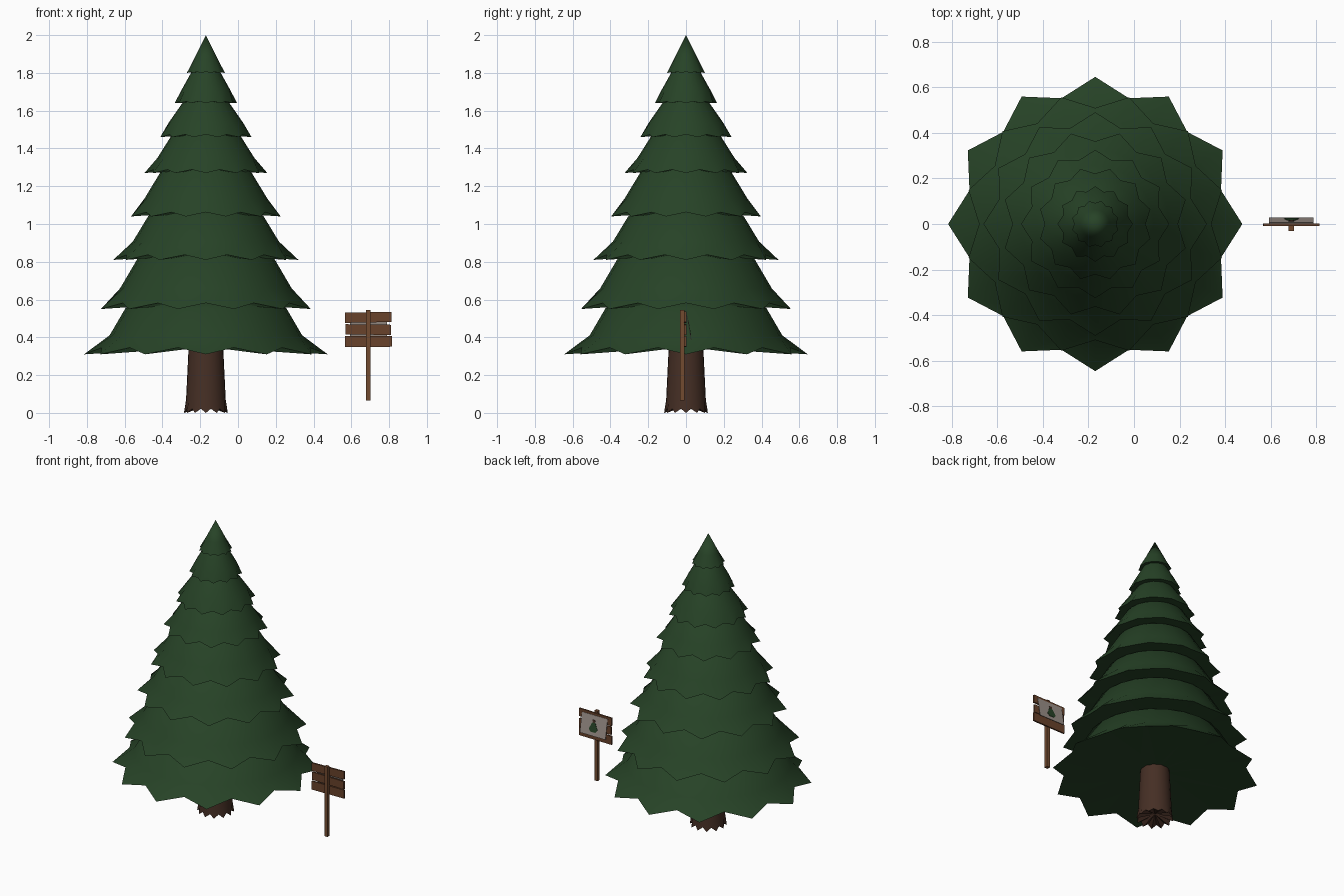
import bpy, bmesh, math
from mathutils import Vector

old = bpy.data.objects.get("Cube")
if old:
    bpy.data.objects.remove(old, do_unlink=True)


def material(name, r, g, b):
    m = bpy.data.materials.new(name)
    m.use_nodes = True
    m.diffuse_color = (r, g, b, 1)
    m.node_tree.nodes["Principled BSDF"].inputs["Base Color"].default_value = (r, g, b, 1)
    return m


GREEN = material("needle green", 0.02, 0.056, 0.02)
BARK = material("bark brown", 0.06, 0.028, 0.018)
POST = material("post wood", 0.17, 0.07, 0.03)
BOARD = material("board wood", 0.14, 0.055, 0.024)
PAPER = material("paper", 0.33, 0.28, 0.25)

TREE_X = -0.17


def finish(name, bm, mat, smooth=False):
    bmesh.ops.recalc_face_normals(bm, faces=bm.faces)
    mesh = bpy.data.meshes.new(name)
    bm.to_mesh(mesh)
    bm.free()
    mesh.materials.append(mat)
    ob = bpy.data.objects.new(name, mesh)
    bpy.context.collection.objects.link(ob)
    if smooth:
        bpy.ops.object.select_all(action="DESELECT")
        ob.select_set(True)
        bpy.context.view_layer.objects.active = ob
        bpy.ops.object.shade_smooth_by_angle(angle=math.radians(40))
    return ob


def lathe(name, rings, turn, bottom, top, mat):
    """Skin rings of (radius, height) pairs that alternate around the axis."""
    n = 24
    bm = bmesh.new()
    loops = []
    for even, odd in rings:
        loop = []
        for i in range(n):
            r, z = odd if i % 2 else even
            a = turn + math.tau * i / n
            loop.append(bm.verts.new((TREE_X + r * math.cos(a), r * math.sin(a), z)))
        loops.append(loop)
    ends = [bm.verts.new((TREE_X, 0, z)) for z in (bottom, top)]
    for i in range(n):
        j = (i + 1) % n
        for lo, hi in zip(loops, loops[1:]):
            bm.faces.new((lo[i], lo[j], hi[j], hi[i]))
        bm.faces.new((ends[0], loops[0][j], loops[0][i]))
        bm.faces.new((ends[1], loops[-1][i], loops[-1][j]))
    return finish(name, bm, mat, True)


def even_ring(r, z):
    return ((r, z), (r, z))


# Tiers of drooping branches: tip radius and tip height
tiers = [(0.645, 0.31), (0.575, 0.55), (0.49, 0.81), (0.41, 1.04),
         (0.325, 1.27), (0.25, 1.46), (0.165, 1.64), (0.104, 1.80)]
for k, (r, z) in enumerate(tiers):
    lift = 0.055 * r
    rim = ((r, z), (0.885 * r, z + lift))
    if k + 1 < len(tiers):
        nr, nz = tiers[k + 1]
        h = nz - z
        rings = [rim, even_ring(0.79 * r, z + 0.42 * h),
                 even_ring(0.74 * nr, z + 1.02 * h), even_ring(0.5 * nr, z + 1.25 * h)]
        top = z + 1.27 * h
    else:
        rings = [rim, even_ring(0.6 * r, z + 0.075)]
        top = 2.0
    lathe(f"branch_tier_{k + 1}", rings, k % 2 * math.tau / 24, z + lift + 0.005, top, GREEN)

# Trunk with a ragged, slightly flared foot
lathe("trunk", [((0.116, 0.0), (0.104, 0.022)), even_ring(0.105, 0.07), even_ring(0.088, 0.42)],
      0, 0.04, 0.42, BARK)


def box(name, centre, size, mat, tilt=0.0, shear=0.0):
    bm = bmesh.new()
    bmesh.ops.create_cube(bm, size=1)
    for v in bm.verts:
        v.co = Vector(v.co[i] * size[i] for i in range(3))
        v.co.z += shear * v.co.x
    ob = finish(name, bm, mat)
    ob.location = centre
    ob.rotation_euler.x = tilt
    return ob


# Signpost and its three planks
SIGN_X = 0.69
box("sign_post", (SIGN_X, -0.019, 0.305), (0.024, 0.024, 0.48), POST)
planks = [(0.378, 0.058, 0.248, 0.01), (0.441, 0.054, 0.242, -0.012), (0.506, 0.054, 0.246, 0.02)]
for k, (z, height, width, shear) in enumerate(planks):
    box(f"sign_plank_{k + 1}", (SIGN_X, -0.004, z), (width, 0.011, height), BOARD, 0, shear)

# Paper notice leaning out from the back of the planks
TILT = math.radians(10)
NOTICE = Vector((SIGN_X, 0.016, 0.452))
box("notice_paper", NOTICE, (0.195, 0.003, 0.135), PAPER, TILT)


def plate(name, outline, mat):
    """Thin painted shape on the outer face of the paper, mirrored across its middle."""
    bm = bmesh.new()
    pts = outline + [(-x, z) for x, z in reversed(outline)]
    face = bm.faces.new([bm.verts.new((x, 0.002, z)) for x, z in pts])
    out = bmesh.ops.extrude_face_region(bm, geom=[face])
    for v in out["geom"]:
        if isinstance(v, bmesh.types.BMVert):
            v.co.y += 0.002
    ob = finish(name, bm, mat)
    ob.location = NOTICE
    ob.rotation_euler.x = TILT


plate("painted_foliage", [(0.012, 0.02), (0.022, -0.002), (0.033, -0.025), (0.018, -0.042)], GREEN)
plate("painted_stem", [(0.012, 0.038), (0.007, 0.02)], BARK)
